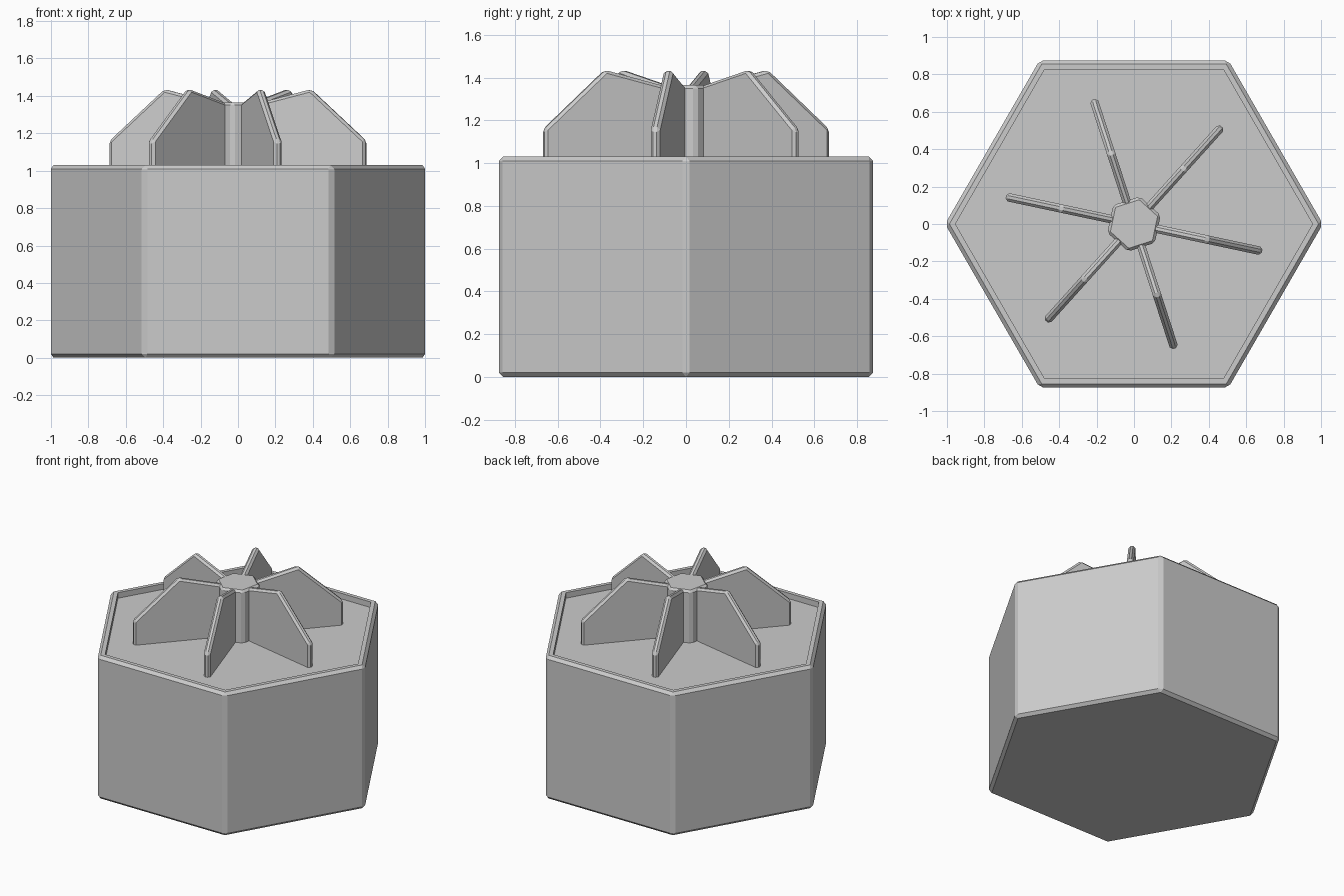
import bpy, bmesh
from math import radians, cos, sin

if "Cube" in bpy.data.objects:
    bpy.data.objects.remove(bpy.data.objects["Cube"])


def make_object(name, bm):
    bmesh.ops.recalc_face_normals(bm, faces=bm.faces[:])
    mesh = bpy.data.meshes.new(name)
    bm.to_mesh(mesh)
    bm.free()
    obj = bpy.data.objects.new(name, mesh)
    bpy.context.collection.objects.link(obj)
    return obj


def prism(points, direction):
    """Extrude a closed outline along a direction."""
    bm = bmesh.new()
    face = bm.faces.new([bm.verts.new(p) for p in points])
    ext = bmesh.ops.extrude_face_region(bm, geom=[face])
    moved = [g for g in ext["geom"] if isinstance(g, bmesh.types.BMVert)]
    bmesh.ops.translate(bm, vec=direction, verts=moved)
    bmesh.ops.recalc_face_normals(bm, faces=bm.faces[:])
    return bm


def hexagon(radius, z, turn=0):
    return [(radius * cos(radians(60 * i + turn)),
             radius * sin(radians(60 * i + turn)), z) for i in range(6)]


def chamfer(bm, edges, width):
    bmesh.ops.bevel(bm, geom=edges, offset=width, offset_type='OFFSET',
                    segments=1, affect='EDGES', profile=0.5)


FLOOR, RIM_TOP = 0.99, 1.03

# Hexagonal body with a shallow recess inside a raised rim
bm = prism(hexagon(1.01, 0), (0, 0, RIM_TOP))
outer_edges = bm.edges[:]
top = max(bm.faces, key=lambda f: f.calc_center_median().z)
for sink in (0.055, 0.0):
    if sink:
        bmesh.ops.inset_region(bm, faces=[top], thickness=sink)
    else:
        ext = bmesh.ops.extrude_discrete_faces(bm, faces=[top])
        floor = ext["faces"][0]
        bmesh.ops.translate(bm, vec=(0, 0, FLOOR - RIM_TOP), verts=floor.verts[:])
chamfer(bm, [e for e in outer_edges if e.is_valid and
             all(v.co.xy.length > 0.98 for v in e.verts)], 0.02)
make_object("hex_body", bm)

# Central hexagonal hub
bm = prism(hexagon(0.15, FLOOR - 0.02, 18), (0, 0, 1.365 - FLOOR + 0.02))
chamfer(bm, bm.edges[:], 0.015)
make_object("hub", bm)

# Six radial fins around the hub
thick = 0.045
profile = [(0.05, 0.96), (0.70, 0.96), (0.70, 1.16), (0.40, 1.435), (0.05, 1.345)]
for i in range(6):
    bm = prism([(r, -thick / 2, z) for r, z in profile], (0, thick, 0))
    chamfer(bm, bm.edges[:], 0.014)
    fin = make_object(f"fin_{i + 1}", bm)
    fin.rotation_euler.z = radians(48 + 60 * i)
